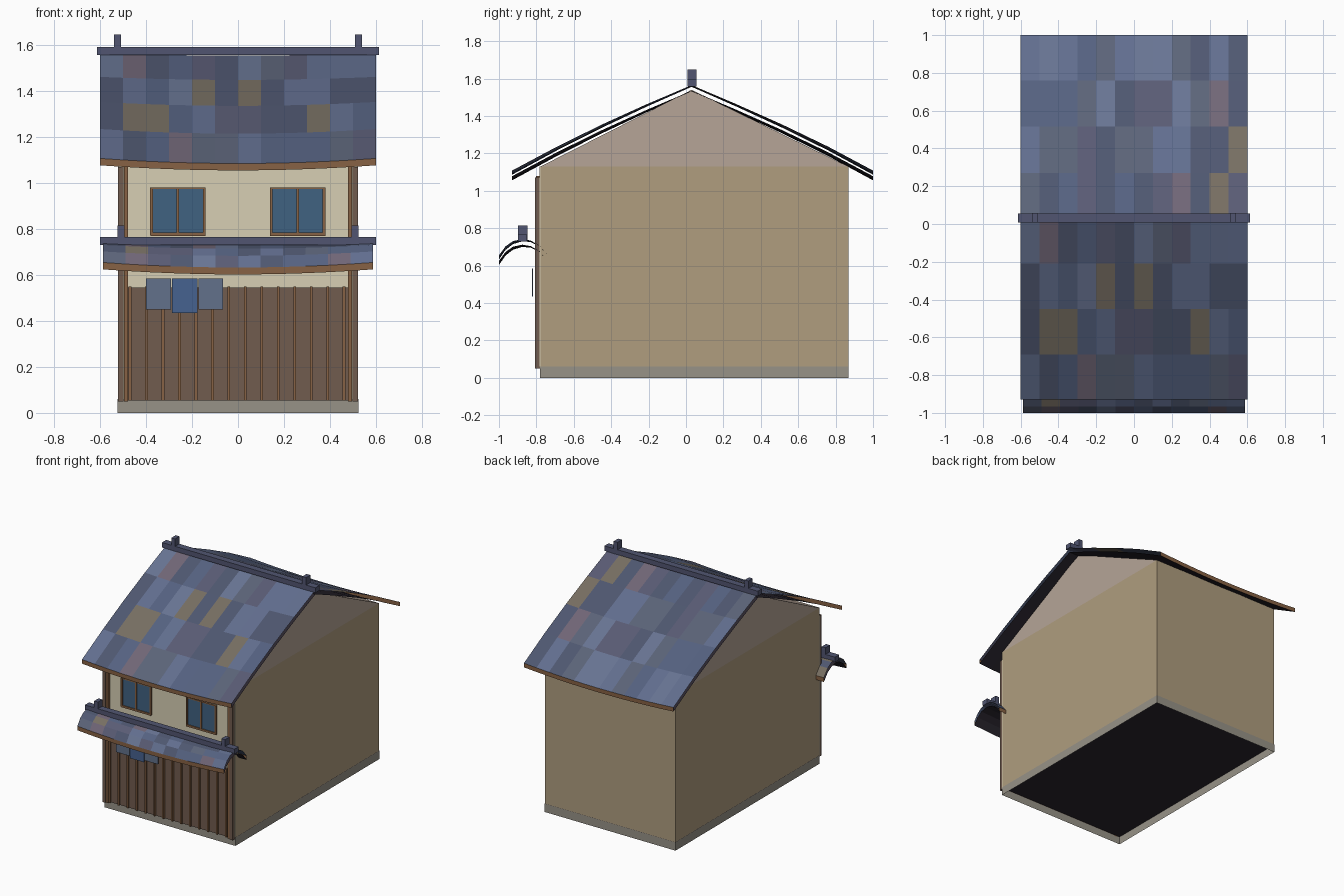
import bpy, bmesh, random

if "Cube" in bpy.data.objects:
    bpy.data.objects.remove(bpy.data.objects["Cube"])

random.seed(4)


def mat(name, r, g, b):
    m = bpy.data.materials.new(name)
    m.diffuse_color = [(c / 255) ** 2.2 for c in (r, g, b)] + [1]
    m.use_nodes = True
    m.node_tree.nodes["Principled BSDF"].inputs["Base Color"].default_value = m.diffuse_color
    return m


WOOD = mat("wood", 112, 92, 80)
TRIM = mat("trim", 134, 98, 70)
DARK = mat("dark_edge", 46, 42, 50)
CREAM = mat("cream", 214, 206, 178)
TAN = mat("tan", 174, 156, 126)
GABLE = mat("gable", 180, 163, 150)
STONE = mat("stone", 150, 145, 134)
RIDGE = mat("ridge", 82, 86, 112)
GLASS = mat("glass", 66, 98, 128)
BLUE = mat("cloth_blue", 72, 98, 142)
GREY = mat("cloth_grey", 98, 112, 138)
TILES = [mat("tile_%d" % i, *c) for i, c in enumerate([
    (86, 98, 128), (98, 110, 142), (80, 88, 112), (92, 100, 120),
    (90, 92, 116), (104, 116, 146), (112, 102, 118), (118, 110, 98)])]


def finish(name, bm, mats, normals=True):
    if normals:
        bmesh.ops.recalc_face_normals(bm, faces=bm.faces)
    me = bpy.data.meshes.new(name)
    bm.to_mesh(me)
    bm.free()
    for m in mats:
        me.materials.append(m)
    ob = bpy.data.objects.new(name, me)
    bpy.context.collection.objects.link(ob)
    return ob


def box(name, x0, x1, y0, y1, z0, z1, m, open_ends=False):
    bm = bmesh.new()
    bmesh.ops.create_cube(bm, size=1)
    for v in bm.verts:
        v.co = ((x0 + x1) / 2 + v.co.x * (x1 - x0),
                (y0 + y1) / 2 + v.co.y * (y1 - y0),
                (z0 + z1) / 2 + v.co.z * (z1 - z0))
    if open_ends:
        caps = [f for f in bm.faces if abs(f.normal.z) > .9]
        bmesh.ops.delete(bm, geom=caps, context='FACES_ONLY')
    return finish(name, bm, [m], not open_ends)


def prism(name, half, profile, m):
    bm = bmesh.new()
    a = [bm.verts.new((-half, y, z)) for y, z in profile]
    b = [bm.verts.new((half, y, z)) for y, z in profile]
    n = len(profile)
    bm.faces.new(a)
    bm.faces.new(b)
    for i in range(n):
        bm.faces.new((a[i], a[(i + 1) % n], b[(i + 1) % n], b[i]))
    return finish(name, bm, [m])


def roof(name, half, profile, gap, cols=12):
    """Tile sheet and soffit sheet joined by eave boards, open at the sides.
    Profile points are (y, z, sag toward mid width)."""
    bm = bmesh.new()

    def layer(drop):
        rows = []
        for y, z, sag in profile:
            ts = [i / cols * 2 - 1 for i in range(cols + 1)]
            rows.append([bm.verts.new((t * half, y, z - drop - sag * (1 - t * t)))
                         for t in ts])
        return rows

    def strip(a, b, pick):
        for i in range(cols):
            f = bm.faces.new((a[i], a[i + 1], b[i + 1], b[i]))
            f.material_index = pick()

    top, low = layer(0), layer(gap)
    nt = len(TILES)
    for j in range(len(profile) - 1):
        strip(top[j], top[j + 1],
              lambda: random.choice([0, 0, 1, 1, 2, 2, 3, 3, 4, 4, 5, 6, 7]))
        strip(low[j + 1], low[j], lambda: nt + 1)
    strip(low[0], top[0], lambda: nt)
    strip(top[-1], low[-1], lambda: nt)
    return finish(name, bm, TILES + [TRIM, DARK], False)


# House body on an open stone skirt
box("stone_base", -.525, .525, -.78, .87, 0, .06, STONE, True)
box("underside", -.523, .523, -.778, .868, .056, .06, DARK)
box("house_walls", -.523, .523, -.778, .868, .06, 1.13, TAN)
prism("gable_walls", .523, [(-.778, 1.13), (.868, 1.13), (.03, 1.54)], GABLE)

# Front facade
box("front_plaster", -.523, .523, -.783, -.777, .06, 1.13, CREAM)
box("front_boards", -.49, .49, -.79, -.78, .055, .545, WOOD)
for i in range(14):
    x = -.47 + i * .0717
    box("batten", x - .006, x + .006, -.803, -.785, .055, .55, TRIM)
for s in (-1, 1):
    box("corner_post", s * .51 - .012, s * .51 + .012, -.808, -.78, .05, 1.07, WOOD)
    box("inner_post", s * .488 - .008, s * .488 + .008, -.803, -.78, .05, 1.08, TRIM)

# Two-pane windows
for cx in (-.262, .26):
    box("window_glass", cx - .115, cx + .115, -.79, -.78, .78, .975, GLASS)
    for dx in (-.115, 0, .115):
        box("window_stile", cx + dx - .006, cx + dx + .006, -.797, -.78, .775, .982, TRIM)
    box("window_sill", cx - .12, cx + .12, -.797, -.78, .771, .785, TRIM)
    box("window_head", cx - .12, cx + .12, -.793, -.78, .974, .982, TRIM)

# Doorway curtain
for x0, x1, z0, m in ((-.4, -.292, .45, GREY), (-.288, -.177, .435, BLUE),
                      (-.173, -.065, .45, GREY)):
    box("curtain_panel", x0, x1, -.824, -.818, z0, .585, m)

# Main roof
roof("main_roof", .6, [
    (-.93, 1.108, .022), (-.69, 1.236, .02), (-.45, 1.354, .017), (-.21, 1.463, .013),
    (.03, 1.565, .009),
    (.27, 1.463, .013), (.515, 1.354, .017), (.76, 1.236, .02), (1.0, 1.108, .022)], .03)

# Arched porch roof
roof("porch_roof", .588, [
    (-1.0, .655, .022), (-.965, .703, .019), (-.925, .731, .016), (-.875, .742, .012),
    (-.83, .734, .008), (-.785, .708, .004), (-.74, .655, 0)], .03)

# Ridge caps with end finials
for part, half, y, z, fx, top in (("main", .615, .032, 1.558, .525, 1.648),
                                  ("porch", .6, -.873, .73, .51, .815)):
    box(part + "_ridge_cap", -half, half, y - .024, y + .024, z, z + .036, RIDGE)
    for s in (-1, 1):
        box(part + "_ridge_finial", s * fx - .015, s * fx + .015,
            y - .025, y + .025, z, top, RIDGE)
